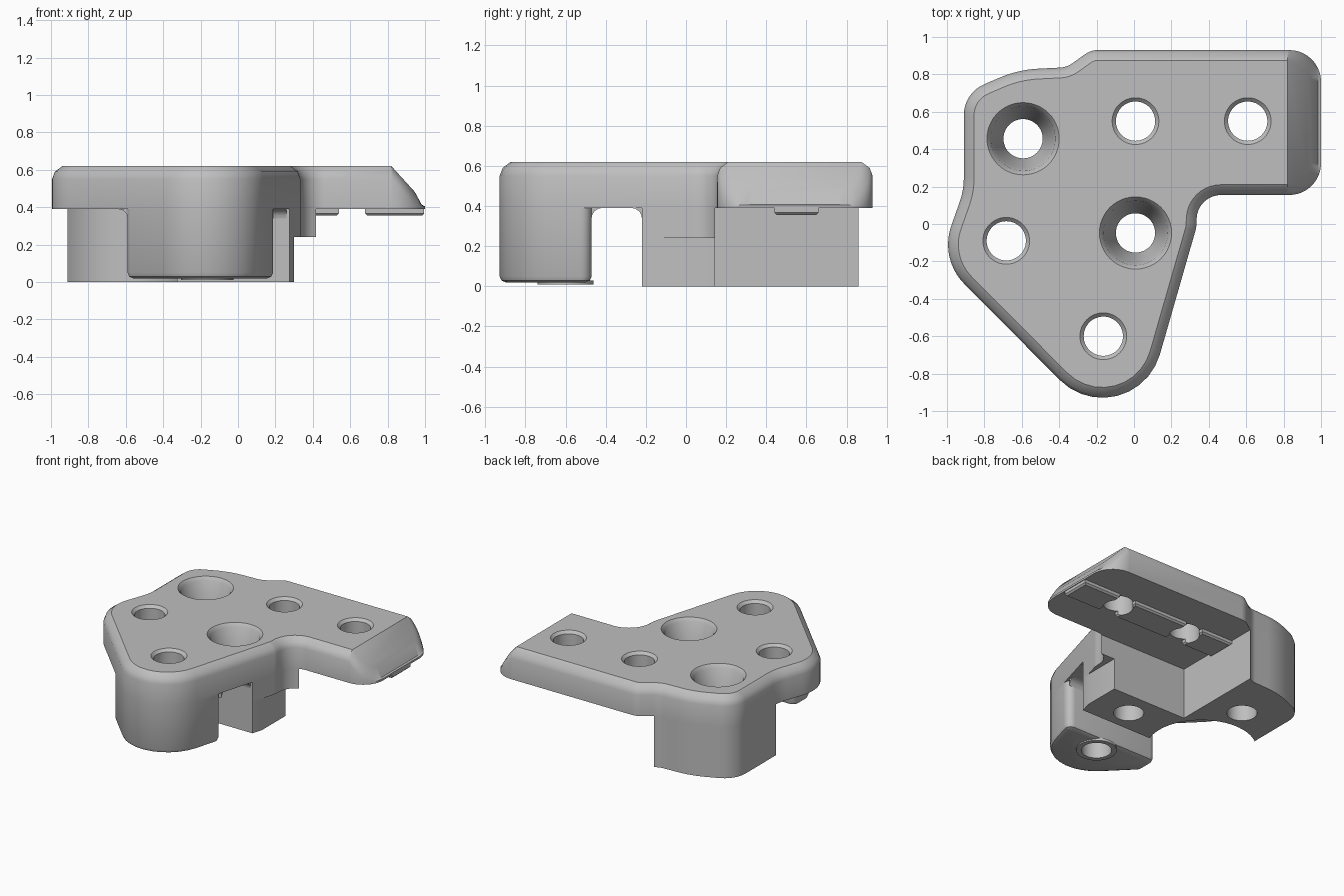
import bpy, bmesh, math
from mathutils import Vector

cube = bpy.data.objects.get("Cube")
if cube:
    bpy.data.objects.remove(cube, do_unlink=True)

grey = bpy.data.materials.new("plain grey")
grey.use_nodes = True
grey.diffuse_color = (0.52, 0.52, 0.52, 1)
grey.node_tree.nodes["Principled BSDF"].inputs["Base Color"].default_value = (0.52, 0.52, 0.52, 1)

TOP, UNDER, STEP = 0.62, 0.39, 0.24


# --- flat outline helpers (counter-clockwise lists of 2D vectors) ---
def rounded(corners, steps=10):
    """Polygon with an arc of radius r at each (x, y, r) corner."""
    out = []
    for i, (x, y, r) in enumerate(corners):
        p = Vector((x, y))
        if r == 0:
            out.append(p)
            continue
        a = (Vector(corners[i - 1][:2]) - p).normalized()
        b = (Vector(corners[(i + 1) % len(corners)][:2]) - p).normalized()
        half = a.angle(b) / 2
        centre = p + (a + b).normalized() * r / math.sin(half)
        start = p + a * r / math.tan(half) - centre
        end = p + b * r / math.tan(half) - centre
        sweep = math.atan2(start.cross(end), start.dot(end))
        for k in range(steps + 1):
            t = sweep * k / steps
            c, s = math.cos(t), math.sin(t)
            out.append(centre + Vector((c * start.x - s * start.y, s * start.x + c * start.y)))
    return out


def inset(pts, d):
    out = []
    for i, p in enumerate(pts):
        a = (p - pts[i - 1]).normalized()
        b = (pts[(i + 1) % len(pts)] - p).normalized()
        n = Vector((-a.y - b.y, a.x + b.x)).normalized()
        out.append(p + n * d / max(0.3, n.dot(Vector((-a.y, a.x)))))
    return out


def clip(pts, axis, limit, sign):
    """Keep the side where sign * coordinate is below sign * limit."""
    out = []
    for i, p in enumerate(pts):
        q = pts[i - 1]
        dp, dq = sign * (p[axis] - limit), sign * (q[axis] - limit)
        if dp * dq < 0:
            out.append(q.lerp(p, dq / (dq - dp)))
        if dp <= 0:
            out.append(p)
    return out


def soften(pts, r):
    corners = []
    for i, p in enumerate(pts):
        turn = (p - pts[i - 1]).angle(pts[(i + 1) % len(pts)] - p)
        corners.append((p.x, p.y, r if turn > 0.6 else 0))
    return rounded(corners, 5)


def circle(x, y, r, n=48):
    return [Vector((x + r * math.cos(2 * math.pi * k / n), y + r * math.sin(2 * math.pi * k / n)))
            for k in range(n)]


def rect(x0, x1, y0, y1):
    return [Vector(p) for p in ((x0, y0), (x1, y0), (x1, y1), (x0, y1))]


# --- solid helpers ---
def loft(bm, layers, place=lambda u, v, w: (u, v, w)):
    rings = [[bm.verts.new(place(p.x, p.y, z)) for p in pts] for pts, z in layers]
    n = len(rings[0])
    for low, high in zip(rings, rings[1:]):
        for i in range(n):
            j = (i + 1) % n
            bm.faces.new((low[i], low[j], high[j], high[i]))
    bm.faces.new(rings[0][::-1])
    bm.faces.new(rings[-1])


def finish(name, bm):
    bmesh.ops.recalc_face_normals(bm, faces=bm.faces[:])
    mesh = bpy.data.meshes.new(name)
    bm.to_mesh(mesh)
    bm.free()
    mesh.materials.append(grey)
    obj = bpy.data.objects.new(name, mesh)
    bpy.context.collection.objects.link(obj)
    return obj


def solid(name, *stacks):
    bm = bmesh.new()
    for layers in stacks:
        loft(bm, layers)
    return finish(name, bm)


def cut(obj, cutter):
    mod = obj.modifiers.new("cut", 'BOOLEAN')
    mod.operation, mod.solver, mod.object = 'DIFFERENCE', 'EXACT', cutter
    bpy.context.view_layer.objects.active = obj
    bpy.ops.object.modifier_apply(modifier=mod.name)


# plan outline of the bracket
outline = rounded([
    (1.0, 0.155, 0.17), (1.0, 0.93, 0.17), (-0.23, 0.93, 0.12), (-0.36, 0.838, 0.12),
    (-0.62, 0.825, 0.6), (-0.91, 0.70, 0.18), (-0.91, 0.18, 0.4), (-1.04, -0.187, 0.3),
    (-0.012, -1.221, 0.32), (0.333, -0.02, 0.15), (0.34, 0.155, 0.13)])


# top plate: eased rim, then the arm end slopes down
def ceiling(x):
    return TOP - max(0, x - 0.82) * 1.1


bm = bmesh.new()
loft(bm, [(outline, UNDER), (outline, TOP - 0.07),
          (inset(outline, 0.015), TOP - 0.03), (inset(outline, 0.055), TOP)])
bmesh.ops.bisect_plane(bm, geom=bm.verts[:] + bm.edges[:] + bm.faces[:],
                       plane_co=(0.82, 0, 0), plane_no=(1, 0, 0))
for v in bm.verts:
    if v.co.z > UNDER + 0.01:
        v.co.z = max(UNDER + 0.015, v.co.z + ceiling(v.co.x) - TOP)
plate = finish("top_plate", bm)

# rear block in an L shape, flush with the plate edge
strip = clip(clip(outline, 1, -0.22, -1), 1, 0.145, 1)
block_upper = solid("block_upper", [(strip, STEP), (strip, UNDER)])
narrow = clip(strip, 0, 0.30, 1)
block_lower = solid("block_lower", [(narrow, 0), (narrow, STEP)])
rear = clip(clip(outline, 1, 0.145, -1), 0, -0.33, 1)
block_rear = solid("block_rear", [(rear, 0), (rear, UNDER)])

# front post with eased foot and a raised ring around its bore
foot = soften(clip(clip(outline, 1, -0.47, 1), 0, -0.59, -1), 0.05)
post = solid("front_post", [(inset(foot, 0.03), 0.02), (inset(foot, 0.009), 0.029),
                            (foot, 0.05), (foot, UNDER)])
ring = solid("foot_ring", [(circle(-0.164, -0.6, 0.14), 0.01), (circle(-0.164, -0.6, 0.14), 0.03)])

# locating pads under the arm
pads = solid("arm_pads", *[
    [(inset(rect(a, b, 0.44, 0.66), 0.012), 0.355), (rect(a, b, 0.44, 0.66), 0.367),
     (rect(a, b, 0.44, 0.66), UNDER)]
    for a, b in ((-0.33, -0.065), (0.08, 0.54), (0.68, 0.995))])

# coves where the walls meet the underside of the plate
R = 0.05
cove = [Vector((0, 0)), Vector((R, 0))] + [
    Vector((R - R * math.sin(t), R - R * math.cos(t))) for t in (0.35, 0.8, 1.2, math.pi / 2)]
bm = bmesh.new()
loft(bm, [(cove, -0.55), (cove, 0.19)], lambda u, v, w: (w, -0.47 + u, UNDER - v))
loft(bm, [(cove, -0.30), (cove, 0.26)], lambda u, v, w: (w, -0.22 - u, UNDER - v))
loft(bm, [(cove, -0.59), (cove, -0.51)], lambda u, v, w: (-0.59 - u, w, UNDER - v))
coves = finish("wall_coves", bm)

# bores: plain ones with an eased mouth, deep ones with a conical seat
plain = ((-0.05, 0.105), (0.6, 0.105), (0.64, 0.145))
seat = ((-0.05, 0.105), (0.40, 0.105), (0.50, 0.155), (0.595, 0.172), (0.64, 0.21))
places = [(0.008, 0.55, plain), (0.608, 0.55, plain), (-0.683, -0.09, plain),
          (-0.164, -0.6, plain), (0.008, -0.048, seat), (-0.593, 0.456, seat)]
bores = solid("bore_cutter", *[[(circle(x, y, r), z) for z, r in prof] for x, y, prof in places])
scoop = solid("scoop_cutter", *[[(circle(-0.683, -0.09, 0.38, 96), z) for z in (-0.1, 0.5)]])
for part in (block_upper, block_lower, block_rear):
    cut(part, scoop)
for part in (plate, block_upper, block_lower, block_rear, post, ring, pads):
    cut(part, bores)
for helper in (bores, scoop):
    bpy.data.objects.remove(helper, do_unlink=True)

# smooth curved walls, keep creases
for part in (plate, block_upper, block_lower, block_rear, post, ring, pads, coves):
    bpy.ops.object.select_all(action='DESELECT')
    part.select_set(True)
    bpy.context.view_layer.objects.active = part
    bpy.ops.object.shade_smooth_by_angle(angle=math.radians(35))
